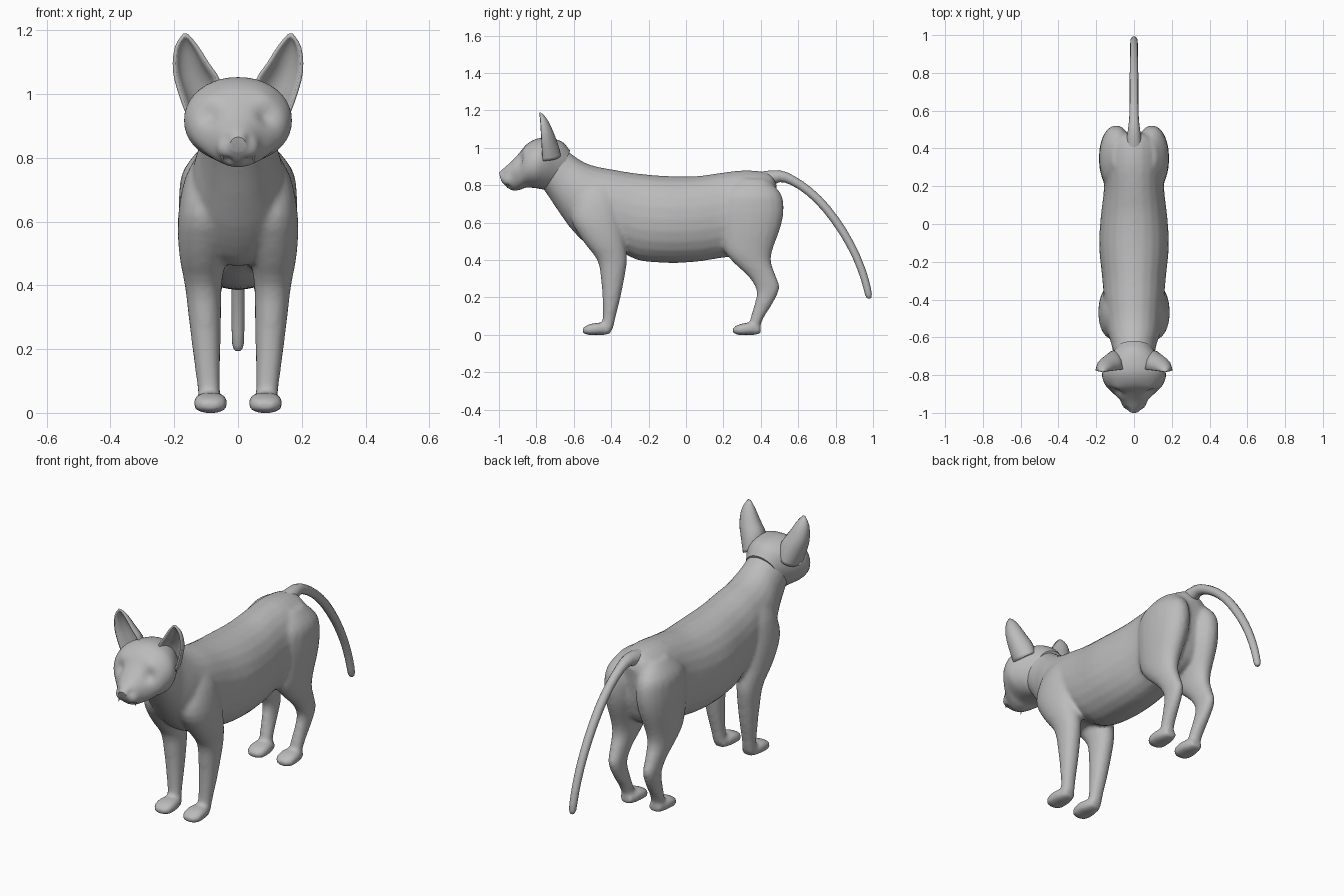
import bpy, bmesh, math
from mathutils import Vector

if "Cube" in bpy.data.objects:
    bpy.data.objects.remove(bpy.data.objects["Cube"])

grey = bpy.data.materials.new("grey_fur")
grey.diffuse_color = (0.5, 0.5, 0.5, 1)
grey.use_nodes = True
grey.node_tree.nodes["Principled BSDF"].inputs["Base Color"].default_value = grey.diffuse_color


def spline(keys, steps):
    """Catmull-Rom interpolation through equal-length tuples."""
    out = []
    for i in range(len(keys) - 1):
        p0, p1, p2, p3 = (keys[max(0, min(len(keys) - 1, i + k))] for k in (-1, 0, 1, 2))
        for s in range(steps):
            t = s / steps
            out.append(tuple(
                0.5 * (2 * b + (c - a) * t + (2 * a - 5 * b + 4 * c - d) * t * t
                       + (3 * b - a - 3 * c + d) * t ** 3)
                for a, b, c, d in zip(p0, p1, p2, p3)))
    return out + [keys[-1]]


def loft(bm, keys, n=20, steps=3, power=2.1, mirror=1):
    """Skin rings; each key is (y1, z1, y2, z2, half_width, centre_x)."""
    rings = []
    for y1, z1, y2, z2, w, cx in spline(keys, steps):
        mid = Vector((cx * mirror, (y1 + y2) / 2, (z1 + z2) / 2))
        half = Vector((0, (y1 - y2) / 2, (z1 - z2) / 2))
        ring = []
        for k in range(n):
            a = 2 * math.pi * k / n
            c, s = math.cos(a), math.sin(a)
            c = math.copysign(abs(c) ** (2 / power), c)
            s = math.copysign(abs(s) ** (2 / power), s)
            ring.append(bm.verts.new(mid + half * c + Vector((w * s, 0, 0))))
        rings.append(ring)
    for r, q in zip(rings, rings[1:]):
        for k in range(n):
            bm.faces.new((r[k], r[(k + 1) % n], q[(k + 1) % n], q[k]))
    bm.faces.new(rings[0])
    bm.faces.new(rings[-1][::-1])
    bmesh.ops.recalc_face_normals(bm, faces=bm.faces[:])


def finish(name, bm, angle=50):
    me = bpy.data.meshes.new(name)
    bm.to_mesh(me)
    bm.free()
    me.materials.append(grey)
    ob = bpy.data.objects.new(name, me)
    bpy.context.collection.objects.link(ob)
    bpy.ops.object.select_all(action='DESELECT')
    ob.select_set(True)
    bpy.context.view_layer.objects.active = ob
    bpy.ops.object.shade_smooth_by_angle(angle=math.radians(angle))
    return ob


# Torso and neck, rump to throat: top point, bottom point, half width
torso = [(.485, .80, .46, .60, .07, 0), (.45, .862, .42, .49, .135, 0),
         (.32, .88, .32, .43, .16, 0), (.18, .865, .18, .41, .16, 0),
         (.05, .848, .05, .39, .175, 0), (-.12, .85, -.10, .385, .185, 0),
         (-.28, .865, -.26, .40, .17, 0), (-.40, .885, -.38, .46, .16, 0),
         (-.48, .90, -.50, .465, .155, 0), (-.55, .925, -.60, .55, .14, 0),
         (-.61, .965, -.675, .65, .118, 0), (-.66, 1.0, -.735, .74, .11, 0),
         (-.70, 1.02, -.77, .79, .11, 0)]
# Legs from the top down: front point, back point, half width, centre x
front_leg = [(-.53, .82, -.42, .82, .03, .09), (-.585, .74, -.37, .74, .065, .10),
             (-.615, .62, -.34, .62, .083, .105), (-.55, .50, -.325, .50, .075, .11),
             (-.475, .40, -.315, .40, .058, .109), (-.455, .30, -.33, .30, .051, .104),
             (-.447, .20, -.35, .20, .044, .099), (-.445, .10, -.375, .10, .037, .093),
             (-.45, .03, -.39, .03, .035, .088)]
hind_leg = [(.28, .835, .43, .835, .04, .075), (.20, .76, .505, .76, .08, .092),
            (.175, .68, .523, .68, .09, .095), (.18, .58, .508, .58, .086, .098),
            (.20, .46, .465, .46, .068, .104), (.25, .39, .455, .39, .056, .106),
            (.335, .31, .48, .315, .043, .106), (.377, .235, .50, .25, .036, .104),
            (.365, .16, .465, .17, .034, .099), (.345, .09, .42, .10, .034, .093),
            (.335, .03, .39, .035, .034, .088)]


def paw(y):
    """Paw sections from toe to heel, toe tip at y."""
    rows = [(0, .035, .012, .028), (.025, .052, 0, .049), (.07, .064, 0, .053),
            (.12, .06, 0, .043), (.15, .045, .008, .03)]
    return [(y + d, top, y + d, low, w, .086) for d, top, low, w in rows]


# Body with legs and paws, blended into one skin
bm = bmesh.new()
loft(bm, torso, n=24)
for side in (1, -1):
    loft(bm, front_leg, mirror=side)
    loft(bm, hind_leg, mirror=side)
    loft(bm, paw(-.553), mirror=side, power=2.6)
    loft(bm, paw(.25), mirror=side, power=2.6)
body = finish("body_and_legs", bm)
remesh = body.modifiers.new("blend", 'REMESH')
remesh.mode = 'VOXEL'
remesh.voxel_size = .011
remesh.use_smooth_shade = True
relax = body.modifiers.new("relax", 'SMOOTH')
relax.factor = .5
relax.iterations = 6

# Head, nape to nose, then sculpted with soft dents and bumps
bm = bmesh.new()
loft(bm, [(-.62, .985, -.70, .79, .095, 0), (-.66, 1.03, -.74, .775, .122, 0),
          (-.72, 1.05, -.78, .78, .153, 0), (-.79, 1.05, -.81, .785, .169, 0),
          (-.85, 1.02, -.855, .787, .152, 0), (-.893, .97, -.89, .775, .115, 0),
          (-.935, .925, -.925, .772, .075, 0), (-.975, .89, -.958, .79, .048, 0),
          (-1.0, .865, -.985, .82, .024, 0)], n=40, steps=5)
bm.normal_update()
dents = [(.085, -.885, .93, .03, -.02),    # eye socket
         (.085, -.865, .985, .03, .006),   # brow
         (.04, -.955, .825, .028, .012),   # muzzle
         (.035, -.955, .79, .014, -.014),  # mouth
         (.035, -.975, .86, .018, -.006)]  # beside the nose
moves = []
for v in bm.verts:
    amount = 0
    for x, y, z, r, h in dents:
        d = (Vector((abs(v.co.x), v.co.y, v.co.z)) - Vector((x, y, z))).length
        amount += h * math.exp(-(d / r) ** 2)
    moves.append(v.normal * amount)
for v, m in zip(bm.verts, moves):
    v.co += m
finish("head", bm)

# Fangs
for side, label in ((1, "left"), (-1, "right")):
    bm = bmesh.new()
    loft(bm, [(-.957, .815, -.945, .815, .007, .048),
              (-.956, .785, -.954, .785, .001, .05)], n=6, steps=1, mirror=side)
    finish("fang_" + label, bm)

# Ears: cupped shells between an inner and an outer rim
inner = spline([(.06, .99), (.062, 1.045), (.095, 1.095), (.13, 1.15), (.16, 1.185)], 3)
outer = spline([(.155, .93), (.178, .99), (.199, 1.07), (.194, 1.145), (.168, 1.187)], 3)
for side, label in ((1, "left"), (-1, "right")):
    bm = bmesh.new()
    rows = []
    for i, (p, q) in enumerate(zip(inner, outer)):
        t = i / (len(inner) - 1)
        depth = .09 * (1 - t ** 1.6)
        row = []
        for k in range(11):
            u = k / 5 - 1
            f = (u + 1) / 2
            row.append(bm.verts.new((side * (p[0] + (q[0] - p[0]) * f),
                                     -.765 - .018 * t + depth * math.sqrt(max(0, 1 - u * u)),
                                     p[1] + (q[1] - p[1]) * f)))
        rows.append(row)
    for r, q in zip(rows, rows[1:]):
        for k in range(10):
            bm.faces.new((r[k], r[k + 1], q[k + 1], q[k])[::side])
    ear = finish("ear_" + label, bm, 60)
    thick = ear.modifiers.new("thickness", 'SOLIDIFY')
    thick.thickness = .01
    thick.offset = 0

# Tail: round tube along an arc, y, z, radius
path = spline([(.42, .83, .045), (.50, .848, .032), (.57, .825, .025), (.66, .765, .023),
               (.75, .675, .023), (.84, .55, .022), (.91, .42, .021), (.955, .30, .02),
               (.976, .215, .018), (.979, .195, .008)], 2)
keys = []
for i, (y, z, r) in enumerate(path):
    a, b = path[max(0, i - 1)], path[min(len(path) - 1, i + 1)]
    d = Vector((b[0] - a[0], b[1] - a[1])).normalized()
    keys.append((y - d.y * r, z + d.x * r, y + d.y * r, z - d.x * r, r, 0))
bm = bmesh.new()
loft(bm, keys, n=12, steps=1, power=2)
finish("tail", bm)
